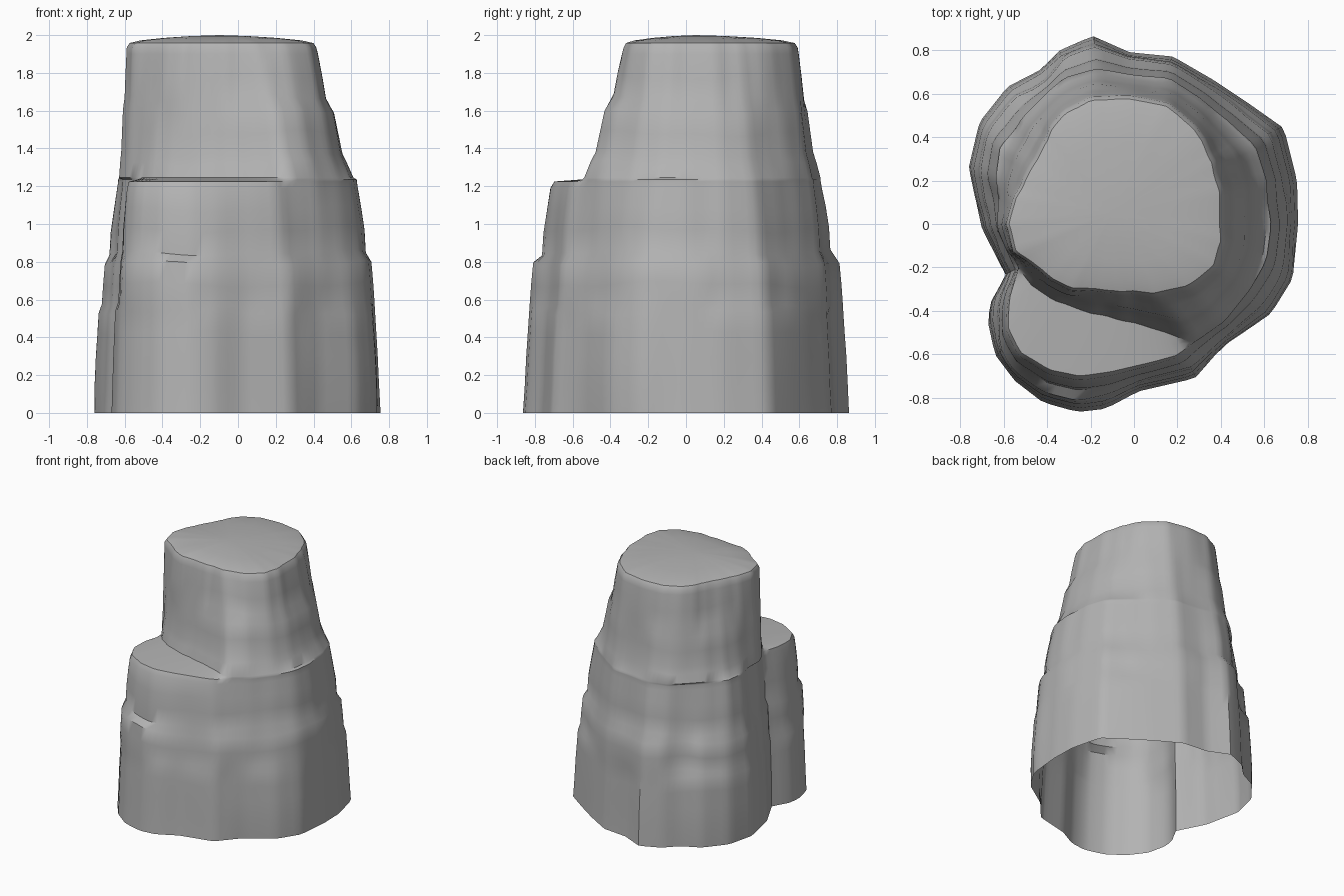
import bpy, bmesh, math, random

if "Cube" in bpy.data.objects:
    bpy.data.objects.remove(bpy.data.objects["Cube"])

random.seed(4)
CX, CY = -0.1, 0.05      # axis of the loft
SEG = 120                # points per ring
TAU = 2 * math.pi

# Outlines seen from above, counter-clockwise
foot = [(.755, 0), (.75, .2), (.69, .44), (.52, .56), (.37, .66), (.18, .77), (-.02, .79),
        (-.19, .865), (-.34, .8), (-.44, .7), (-.58, .63), (-.71, .47), (-.76, .26),
        (-.7, -.02), (-.59, -.235), (-.665, -.37), (-.67, -.46), (-.64, -.6), (-.55, -.72),
        (-.42, -.82), (-.26, -.865), (-.13, -.85), (.02, -.77), (.28, -.71), (.42, -.55),
        (.63, -.41), (.73, -.25)]
middle = [(.42, -.45), (.54, -.3), (.6, -.15), (.62, 0), (.61, .2), (.56, .36), (.43, .48),
          (.3, .58), (.16, .67), (-.02, .69), (-.18, .72), (-.32, .68), (-.42, .58),
          (-.53, .47), (-.61, .35), (-.63, .2), (-.62, -.02), (-.54, -.21)]
shelf = [(-.575, -.34), (-.585, -.48), (-.53, -.6), (-.4, -.69), (-.25, -.72), (-.1, -.69),
         (.1, -.64), (.2, -.61), (.27, -.55)]
wall = [(-.48, -.29), (-.38, -.36), (-.2, -.42), (0, -.45), (.15, -.5), (.27, -.55)]
crown = [(.41, .05), (.425, -.08), (.38, -.2), (.26, -.3), (.1, -.335), (-.1, -.31),
         (-.28, -.3), (-.42, -.23), (-.55, -.13), (-.58, 0), (-.52, .2), (-.43, .38),
         (-.32, .51), (-.2, .58), (-.02, .58), (.15, .55), (.28, .45), (.38, .3), (.41, .15)]


def radii(points):
    """Sample an outline as distances from the axis at even angles."""
    pol = sorted((math.atan2(y - CY, x - CX) % TAU, x - CX, y - CY) for x, y in points)
    out = []
    for i in range(SEG):
        a = TAU * i / SEG
        nxt = next((k for k, p in enumerate(pol) if p[0] > a), 0)
        (_, x0, y0), (_, x1, y1) = pol[nxt - 1], pol[nxt]
        dx, dy = x1 - x0, y1 - y0
        out.append((x0 * dy - y0 * dx) / (math.cos(a) * dy - math.sin(a) * dx))
    return out


def mix(a, b, t):
    return [p + (q - p) * t for p, q in zip(a, b)]


def blocks(count, amount):
    """Stepped bumps around one band of rock, with softened sides."""
    vals = [random.uniform(-amount, amount) for _ in range(count)]
    shift = random.random()
    out = []
    for i in range(SEG):
        f = count * i / SEG + shift
        k, t = int(f), min(1, (f % 1) * 2.5)
        out.append(vals[(k - 1) % count] * (1 - t) + vals[k % count] * t)
    return out


foot_r, crown_r = radii(foot), radii(crown)
shelf_r, wall_r = radii(middle + shelf), radii(middle + wall)

# Rings: (height, radii, rock band)
rings = [(z, mix(foot_r, shelf_r, t), b) for z, t, b in [
    (0, 0, 0), (.15, .03, 1), (.3, .08, 1), (.42, .14, 1), (.53, .19, 1), (.58, .3, 2),
    (.68, .35, 2), (.79, .42, 2), (.85, .65, 3), (.97, .7, 3), (1.08, .82, 3),
    (1.19, .96, 3)]]
rings += [(1.225, mix(wall_r, shelf_r, .95), 3), (1.235, mix(wall_r, shelf_r, .5), 3)]
rings += [(z, mix(wall_r, crown_r, t), b) for z, t, b in [
    (1.245, .02, 4), (1.32, .18, 4), (1.37, .3, 4), (1.48, .41, 4), (1.59, .52, 4),
    (1.67, .72, 5), (1.78, .82, 5), (1.9, .95, 5), (1.935, 1, 5)]]
rings += [(z, [r * s for r in crown_r], 5) for z, s in [
    (1.958, .97), (1.972, .85), (1.985, .6), (1.995, .3)]]
bands = [[0] * SEG, blocks(17, .008), blocks(21, .014), blocks(15, .012),
         blocks(16, .012), blocks(19, .012)]

# Rock shell, open underneath
bm = bmesh.new()
loops = []
for z, rad, b in rings:
    loop = []
    for i in range(SEG):
        a = TAU * i / SEG
        r = rad[i] + bands[b][i] * min(1, rad[i] / .4)
        wavy = .012 * math.sin(3 * a + b) + .007 * math.sin(8 * a + 2 * b)
        if not .3 < z < 1.15 and not 1.3 < z < 1.9:
            wavy = 0
        loop.append(bm.verts.new((CX + r * math.cos(a), CY + r * math.sin(a), z + wavy)))
    loops.append(loop)
for lo, hi in zip(loops, loops[1:]):
    for i in range(SEG):
        j = (i + 1) % SEG
        bm.faces.new((lo[i], lo[j], hi[j], hi[i]))
peak = bm.verts.new((CX, CY, 2))
for i in range(SEG):
    bm.faces.new((loops[-1][i], loops[-1][(i + 1) % SEG], peak))

mesh = bpy.data.meshes.new("rock_pillar")
bm.to_mesh(mesh)
bm.free()
rock = bpy.data.objects.new("rock_pillar", mesh)
bpy.context.collection.objects.link(rock)

stone = bpy.data.materials.new("grey_stone")
stone.diffuse_color = (.45, .45, .45, 1)
stone.use_nodes = True
stone.node_tree.nodes["Principled BSDF"].inputs["Base Color"].default_value = stone.diffuse_color
mesh.materials.append(stone)

bpy.context.view_layer.objects.active = rock
rock.select_set(True)
bpy.ops.object.shade_smooth_by_angle(angle=math.radians(40))
